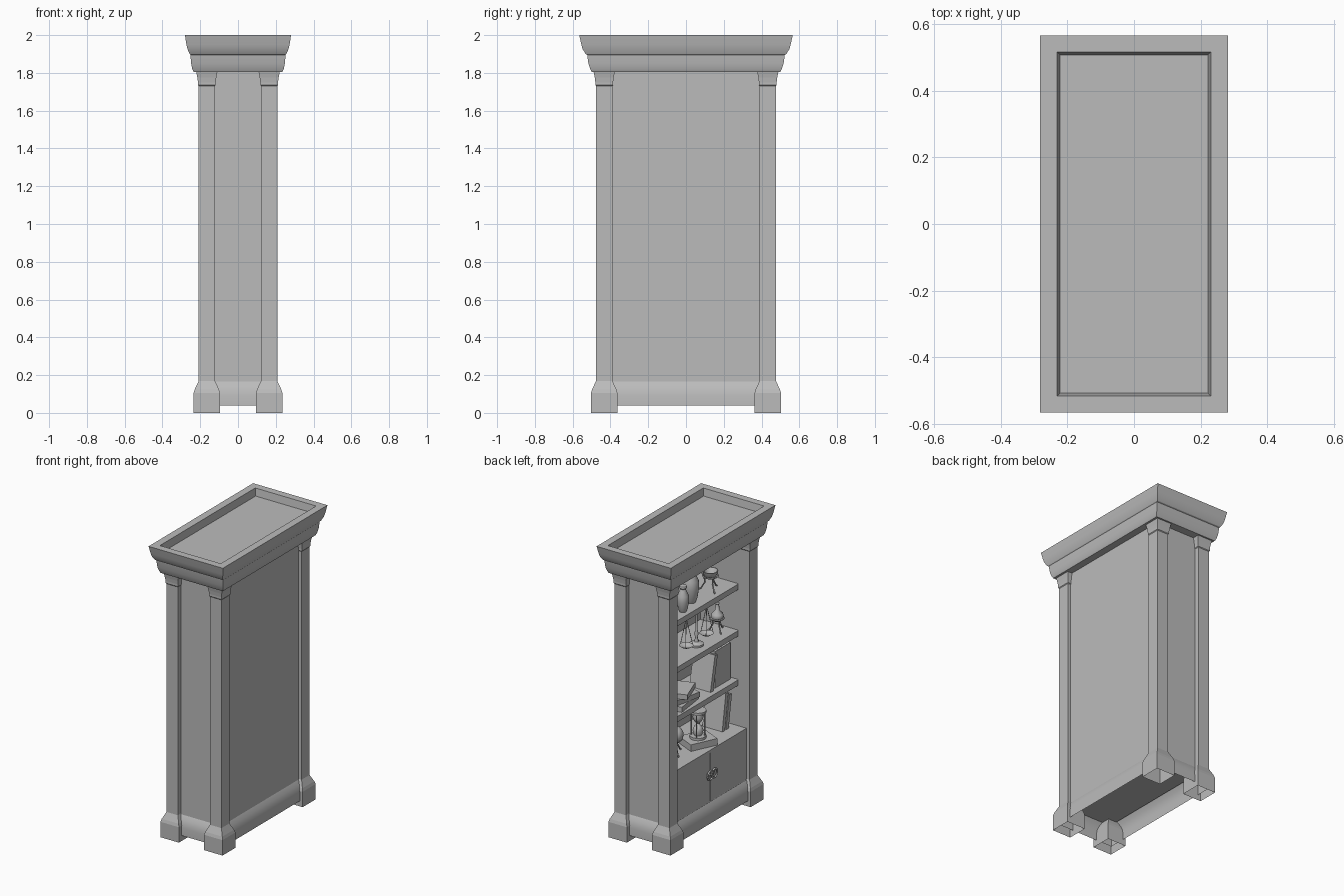
import bpy, bmesh, math
from mathutils import Vector, Matrix

cube = bpy.data.objects.get("Cube")
if cube:
    bpy.data.objects.remove(cube, do_unlink=True)

GREY = bpy.data.materials.new("plain_grey")
GREY.use_nodes = True
GREY.diffuse_color = (0.5, 0.5, 0.5, 1)
GREY.node_tree.nodes["Principled BSDF"].inputs["Base Color"].default_value = (0.5, 0.5, 0.5, 1)


def finish(name, bm, smooth=0):
    bmesh.ops.recalc_face_normals(bm, faces=bm.faces)
    mesh = bpy.data.meshes.new(name)
    bm.to_mesh(mesh)
    bm.free()
    mesh.materials.append(GREY)
    ob = bpy.data.objects.new(name, mesh)
    bpy.context.collection.objects.link(ob)
    if smooth:
        bpy.ops.object.select_all(action='DESELECT')
        ob.select_set(True)
        bpy.context.view_layer.objects.active = ob
        bpy.ops.object.shade_smooth_by_angle(angle=math.radians(smooth))
    return ob


def box(name, lo, hi):
    """Axis-aligned box between two corners."""
    lo, hi = Vector(lo), Vector(hi)
    bm = bmesh.new()
    bmesh.ops.create_cube(bm, size=1, matrix=Matrix.Translation((lo + hi) / 2)
                          @ Matrix.Diagonal((hi - lo).to_4d()))
    return finish(name, bm)


def book(name, pos, size, turn=0, lean=0):
    """Closed book standing on pos, turned about z and leaning along y."""
    bm = bmesh.new()
    m = (Matrix.Translation(pos) @ Matrix.Rotation(math.radians(turn), 4, 'Z')
         @ Matrix.Rotation(math.radians(lean), 4, 'X')
         @ Matrix.Translation((0, 0, size[2] / 2)) @ Matrix.Diagonal((*size, 1)))
    bmesh.ops.create_cube(bm, size=1, matrix=m)
    return finish(name, bm)


def loft(name, rings, centre=(0, 0), bottom=True, top=True, smooth=0):
    """Stack of rectangles given as (z, half x, half y)."""
    bm = bmesh.new()
    loops = [[bm.verts.new((centre[0] + sx * hx, centre[1] + sy * hy, z))
              for sx, sy in ((-1, -1), (1, -1), (1, 1), (-1, 1))] for z, hx, hy in rings]
    for a, b in zip(loops, loops[1:]):
        for i in range(4):
            j = (i + 1) % 4
            bm.faces.new((a[i], a[j], b[j], b[i]))
    if bottom:
        bm.faces.new(loops[0])
    if top:
        bm.faces.new(loops[-1])
    return finish(name, bm, smooth)


def lathe(name, pos, profile, sides=20):
    """Turned shape from (radius, height) points."""
    bm = bmesh.new()
    vs = [bm.verts.new((r, 0, z)) for r, z in profile]
    es = [bm.edges.new(p) for p in zip(vs, vs[1:])]
    bmesh.ops.spin(bm, geom=vs + es, cent=(0, 0, 0), axis=(0, 0, 1),
                   angle=math.tau, steps=sides, use_duplicate=False)
    bmesh.ops.remove_doubles(bm, verts=bm.verts, dist=0.0005)
    bmesh.ops.translate(bm, verts=bm.verts, vec=pos)
    return finish(name, bm, 40)


def rod(name, points, radius, closed=False):
    """Round tube along a path."""
    curve = bpy.data.curves.new(name, 'CURVE')
    curve.dimensions = '3D'
    curve.bevel_depth = radius
    curve.bevel_resolution = 1
    curve.use_fill_caps = True
    s = curve.splines.new('POLY')
    s.points.add(len(points) - 1)
    for p, co in zip(s.points, points):
        p.co = (*co, 1)
    s.use_cyclic_u = closed
    curve.materials.append(GREY)
    ob = bpy.data.objects.new(name, curve)
    bpy.context.collection.objects.link(ob)


def ring(name, c, r, thick, axis='z'):
    pts = []
    for i in range(20):
        a, b = r * math.cos(i * math.tau / 20), r * math.sin(i * math.tau / 20)
        pts.append((c[0] + a, c[1] + b, c[2]) if axis == 'z' else (c[0], c[1] + a, c[2] + b))
    rod(name, pts, thick, True)


def tripod(name, pos, height, spread):
    """Three bowed legs under a ring."""
    x, y, z = pos
    for i in range(3):
        c, s = math.cos(i * math.tau / 3 + .5), math.sin(i * math.tau / 3 + .5)
        path = [(1.15, 0), (.95, .1), (.55, .5), (.65, .85), (.8, 1)]
        rod(f"{name}_leg", [(x + c * spread * f, y + s * spread * f, z + .004 + height * h)
                            for f, h in path], .005)
    ring(f"{name}_ring", (x, y, z + height), spread * .8, .005)


# Corner posts with flared open feet and capitals
POST = [(0, .07), (.105, .07), (.125, .064), (.17, .043), (1.73, .043), (1.735, .047),
        (1.75, .047), (1.775, .05), (1.806, .056)]
for sx in (-1, 1):
    for sy in (-1, 1):
        loft("corner_post", [(z, h, h) for z, h in POST], (sx * .165, sy * .433), bottom=False)

# Carcass panels and skirting
for s in (-1, 1):
    a, b = sorted((s * .395, s * .444))
    box("side_panel", (-.15, a, .16), (.186, b, 1.806))
box("back_panel", (.165, -.42, .16), (.186, .42, 1.806))
box("cabinet_floor", (-.18, -.42, .16), (.17, .42, .18))
loft("skirting", [(.038, .215, .475), (.09, .214, .474), (.115, .21, .47), (.14, .201, .461),
                  (.166, .186, .445)], bottom=False, top=False, smooth=30)

# Cornice with recessed top
loft("cornice", [(1.806, .235, .5), (1.82, .242, .507), (1.85, .248, .517), (1.896, .252, .523),
                 (1.9, .256, .531), (1.925, .267, .547), (1.95, .273, .554), (2, .281, .565),
                 (2, .23, .515), (1.95, .222, .507)], smooth=20)

# Cupboard with two doors and ring pulls
box("cupboard_top", (-.185, -.39, .496), (.17, .39, .516))
for s in (-1, 1):
    a, b = sorted((s * .002, s * .392))
    box("cupboard_door", (-.183, a, .166), (-.165, b, .498))
    lathe("handle_boss", (-.188, s * .022, .36), [(0, -.014), (.011, -.008), (.014, 0),
                                                  (.011, .008), (0, .014)], 12)
    ring("handle_ring", (-.2, s * .022, .355), .03, .006, 'x')
box("door_backing", (-.165, -.02, .18), (-.16, .02, .5))

# Shelves
S3, S2, S1, S0 = 1.485, 1.167, .83, .516
for z in (S1, S2, S3):
    box("shelf", (-.122, -.396, z - .038), (.17, .396, z))

# Top shelf: jars and a footed brazier
JAR = [(0, 0), (.022, 0), (.03, .02), (.038, .07), (.036, .11), (.022, .14),
       (.018, .155), (.026, .165), (.022, .175), (0, .18)]
lathe("small_jar", (-.07, .133, S3), JAR)
lathe("tall_urn", (-.03, -.01, S3), [(r * 1.35, z * 1.35) for r, z in JAR])
lathe("end_jar", (-.03, .28, S3), [(r * 1.2, z * 1.1) for r, z in JAR])
tripod("brazier", (-.03, -.22, S3), .1, .06)
lathe("brazier_bowl", (-.03, -.22, S3 + .085),
      [(0, 0), (.03, .006), (.045, .03), (.05, .05), (.044, .05), (.026, .016), (0, .012)])

# Second shelf: balance scale, flask on a stand, bottle
x, y = -.03, -.07
lathe("scale_column", (x, y, S2), [(0, 0), (.045, 0), (.045, .012), (.015, .025), (.008, .05),
      (.014, .08), (.007, .1), (.007, .23), (.014, .245), (0, .265)])
rod("scale_beam", [(x, y - .11, S2 + .225), (x, y, S2 + .24), (x, y + .11, S2 + .225)], .005)
for s in (-1, 1):
    c = (x, y + s * .11, S2 + .04)
    lathe("scale_pan", c, [(0, -.018), (.028, -.012), (.045, 0), (.041, 0), (.025, -.009), (0, -.014)])
    for k in range(3):
        a = k * math.tau / 3
        rod("pan_string", [(x, c[1], S2 + .225),
                           (x + .043 * math.cos(a), c[1] + .043 * math.sin(a), c[2])], .002)
tripod("flask_stand", (-.02, -.31, S2), .09, .05)
lathe("flask", (-.02, -.31, S2 + .065), [(0, 0), (.025, .008), (.04, .035), (.036, .055),
      (.015, .078), (.01, .12), (.015, .125), (0, .125)])
lathe("bottle", (-.02, .24, S2), JAR)

# Third shelf: flat stack, leaning book, upright row
for k, turn in enumerate((8, -12, 20)):
    book("stacked_book", (-.01, .1, S1 + k * .036), (.17, .23 - k * .02, .035), turn)
book("leaning_book", (-.01, -.15, S1), (.16, .03, .24), 0, 12)
for k in range(4):
    book("upright_book", (.0, -.225 - k * .042, S1), (.15, .041, .25))

# Cupboard top: hourglass on a thick book, leaning books, globe on a stand
book("thick_book", (-.07, -.03, S0), (.15, .19, .045), -25)
x, y, z = -.07, -.03, S0 + .045
lathe("hourglass_bulbs", (x, y, z), [(0, .015), (.026, .02), (.034, .05), (.025, .075), (.006, .095),
      (.025, .115), (.034, .14), (.026, .17), (0, .175)])
for h in (0, .172):
    lathe("hourglass_plate", (x, y, z + h), [(0, 0), (.052, 0), (.052, .016), (0, .016)])
for k in range(4):
    a = k * math.tau / 4 + .4
    px, py = x + .043 * math.cos(a), y + .043 * math.sin(a)
    rod("hourglass_post", [(px, py, z + .01), (px, py, z + .18)], .004)
for k in range(2):
    book("leaning_book", (-.02, -.27 - k * .04, S0), (.15, .03, .25 - k * .02), 0, 9)
tripod("globe_stand", (-.03, .17, S0), .1, .06)
lathe("globe", (-.03, .17, S0 + .13), [(.058 * math.sin(i * math.pi / 12),
      -.058 * math.cos(i * math.pi / 12)) for i in range(13)])
